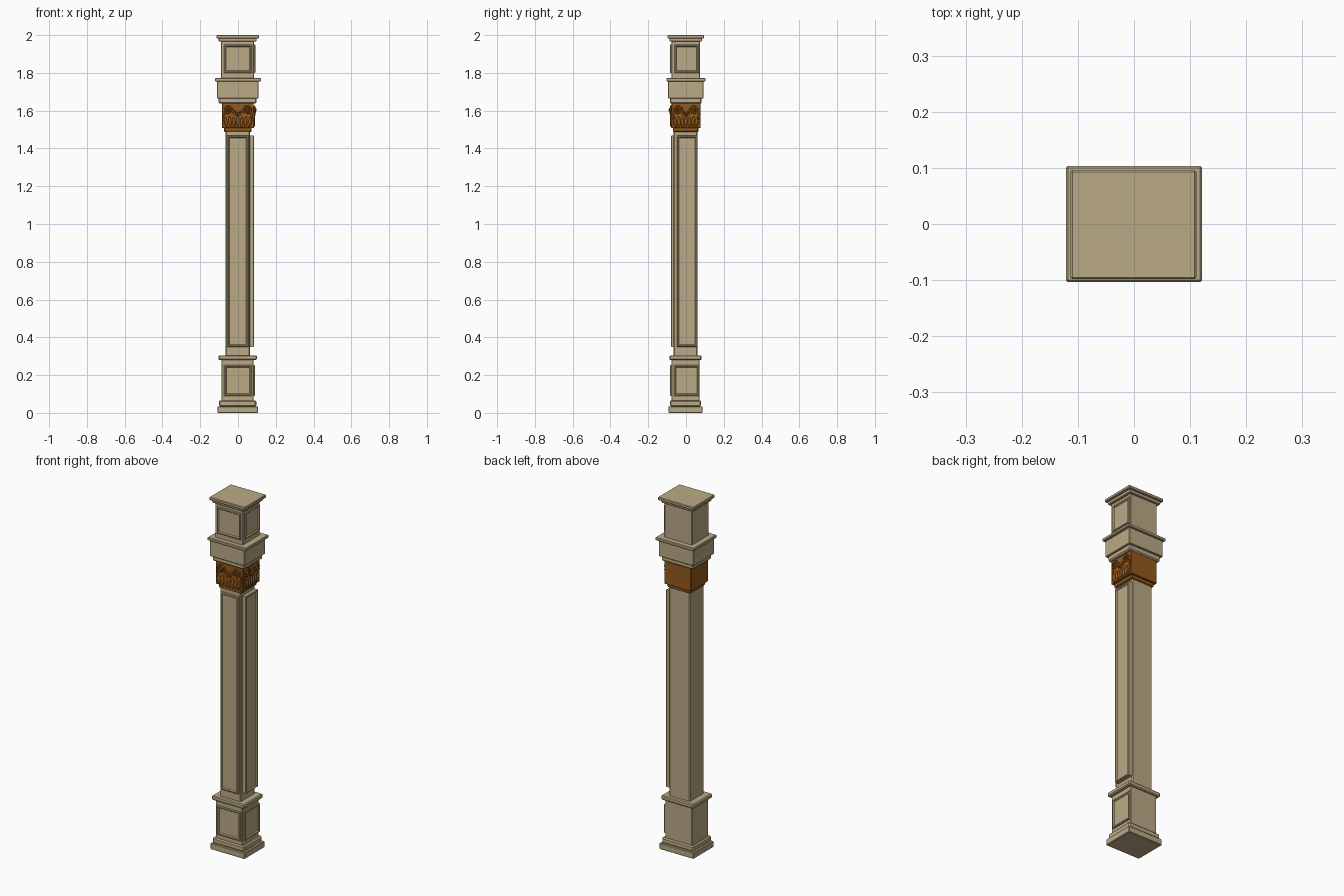
import bpy, bmesh, math
from mathutils import Matrix, Vector

if "Cube" in bpy.data.objects:
    bpy.data.objects.remove(bpy.data.objects["Cube"])


def material(name, rgb):
    m = bpy.data.materials.new(name)
    m.diffuse_color = (*rgb, 1)
    m.use_nodes = True
    m.node_tree.nodes["Principled BSDF"].inputs["Base Color"].default_value = m.diffuse_color
    return m


STONE = material("beige_stone", (0.50, 0.40, 0.235))
BRONZE = material("bronze_brown", (0.30, 0.10, 0.012))


def finish(name, bm, mat):
    bmesh.ops.recalc_face_normals(bm, faces=bm.faces)
    me = bpy.data.meshes.new(name)
    bm.to_mesh(me)
    bm.free()
    me.materials.append(mat)
    ob = bpy.data.objects.new(name, me)
    bpy.context.collection.objects.link(ob)
    return ob


def block(name, x0, x1, y0, y1, z0, z1, mat=STONE, bevel=0.003):
    bm = bmesh.new()
    bmesh.ops.create_cube(bm, size=1)
    for v in bm.verts:
        v.co = ((x0 + x1) / 2 + v.co.x * (x1 - x0),
                (y0 + y1) / 2 + v.co.y * (y1 - y0),
                (z0 + z1) / 2 + v.co.z * (z1 - z0))
    if bevel:
        bmesh.ops.bevel(bm, geom=bm.edges[:], offset=bevel, segments=1,
                        affect='EDGES', profile=0.5)
    return finish(name, bm, mat)


def panel(name, side, u0, u1, z0, z1, w0, w1, border=0.012, drop=0.006):
    """Moulded frame with a sunk field; side is 'front' or 'right'."""
    def place(u, w, z):
        return (u, -w, z) if side == 'front' else (w, u, z)
    # nested rings: wall foot, outer lip, crest, inner crest, sunk field
    rings = [(0, w0), (0, w1 - 0.003), (0.003, w1),
             (border - 0.004, w1), (border, w1 - drop)]
    bm = bmesh.new()
    loops = []
    for i, w in rings:
        loops.append([bm.verts.new(place(u, w, z)) for u, z in
                      ((u0 + i, z0 + i), (u1 - i, z0 + i), (u1 - i, z1 - i), (u0 + i, z1 - i))])
    for a, b in zip(loops, loops[1:]):
        for k in range(4):
            bm.faces.new((a[k], a[(k + 1) % 4], b[(k + 1) % 4], b[k]))
    bm.faces.new(loops[-1])
    bm.faces.new(loops[0][::-1])
    return finish(name, bm, STONE)


# Base mouldings, pedestal and belt
block("base_plinth", -0.109, 0.106, -0.092, 0.088, 0, 0.035)
block("base_step", -0.101, 0.097, -0.085, 0.080, 0.034, 0.066, bevel=0.006)
block("pedestal", -0.087, 0.082, -0.077, 0.071, 0.06, 0.285, bevel=0.002)
block("pedestal_belt", -0.104, 0.100, -0.088, 0.082, 0.28, 0.305, bevel=0.005)
panel("pedestal_front_panel", 'front', -0.073, 0.072, 0.09, 0.253, 0.075, 0.085)
panel("pedestal_right_panel", 'right', -0.064, 0.070, 0.09, 0.253, 0.080, 0.090)

# Shaft with chamfered corners
block("shaft", -0.067, 0.063, -0.067, 0.061, 0.30, 1.50, bevel=0.005)
panel("shaft_front_panel", 'front', -0.057, 0.055, 0.35, 1.468, 0.065, 0.080)
panel("shaft_right_panel", 'right', -0.048, 0.060, 0.35, 1.468, 0.061, 0.085)

# Entablature, upper block and cap
block("capital_step", -0.102, 0.098, -0.086, 0.083, 1.638, 1.672, bevel=0.006)
block("fascia", -0.112, 0.108, -0.096, 0.093, 1.665, 1.757)
block("fascia_cornice", -0.121, 0.121, -0.103, 0.103, 1.755, 1.772)
block("upper_block", -0.089, 0.084, -0.077, 0.073, 1.77, 1.975, bevel=0.002)
panel("upper_front_panel", 'front', -0.075, 0.074, 1.80, 1.95, 0.075, 0.086)
panel("upper_right_panel", 'right', -0.062, 0.068, 1.80, 1.95, 0.082, 0.092)
block("cap_step", -0.102, 0.098, -0.087, 0.084, 1.967, 1.986)
block("cap_slab", -0.113, 0.111, -0.098, 0.096, 1.983, 2.0)

# Capital core and collar
block("capital_collar", -0.074, 0.072, -0.070, 0.066, 1.488, 1.512, BRONZE, 0.004)
block("capital_core", -0.085, 0.083, -0.077, 0.076, 1.508, 1.64, BRONZE, 0.002)


def ornament(side, half, out, centre):
    turn = Matrix.Identity(4)
    if side == 'right':
        turn = Matrix.Rotation(math.pi / 2, 4, 'Z')
    turn = turn @ Matrix.Translation((centre, -out, 0))
    # Volutes and swag as round-section curves
    cu = bpy.data.curves.new(side + "_scrolls", 'CURVE')
    cu.dimensions = '3D'
    cu.bevel_depth = 0.0045
    cu.bevel_resolution = 1
    cu.use_fill_caps = True
    paths = []
    for s in (-1, 1):
        spiral = []
        for i in range(31):
            t = i / 30
            a = math.radians(-35 + 610 * t)
            r = 0.026 * (1 - 0.85 * t)
            spiral.append((s * (half - 0.031 - r * math.cos(a)), -0.002 - 0.009 * t,
                           1.602 + r * math.sin(a)))
        paths.append(spiral)
        paths.append([(s * (half - 0.008), -0.002, 1.587), (s * (half - 0.010), -0.002, 1.56),
                      (s * (half - 0.016), -0.002, 1.52)])
    paths.append([(0.030 * k / 6, -0.004, 1.575 + 0.024 * (k / 6) ** 2) for k in range(-6, 7)])
    for pts in paths:
        sp = cu.splines.new('POLY')
        sp.points.add(len(pts) - 1)
        for p, c in zip(sp.points, pts):
            p.co = (*c, 1)
    cu.materials.append(BRONZE)
    ob = bpy.data.objects.new(side + "_scrolls", cu)
    ob.matrix_world = turn
    bpy.context.collection.objects.link(ob)
    # Row of hanging leaves, volute eyes and a central flower
    bm = bmesh.new()

    def bead(u, z, ru, rw, rz, tilt=0):
        bmesh.ops.create_uvsphere(bm, u_segments=10, v_segments=6, radius=1,
                                  matrix=Matrix.Translation((u, 0, z))
                                  @ Matrix.Rotation(tilt, 4, 'Y')
                                  @ Matrix.Diagonal((ru, rw, rz, 1)))
    for k in range(-3, 4):
        u = k * (half - 0.012) / 3.4
        bead(u, 1.542 - 0.003 * (k % 2), 0.008, 0.008, 0.028, k * 0.06)
    for k in range(-1, 2):
        bead(k * 0.014, 1.585 + 0.008 * abs(k), 0.006, 0.010, 0.008)
    for s in (-1, 1):
        bead(s * (half - 0.031), 1.602, 0.007, 0.015, 0.007)
    ob = finish(side + "_leaves", bm, BRONZE)
    ob.data.shade_smooth()
    ob.matrix_world = turn


ornament('front', 0.083, 0.077, -0.001)
ornament('right', 0.075, 0.083, 0.0)
